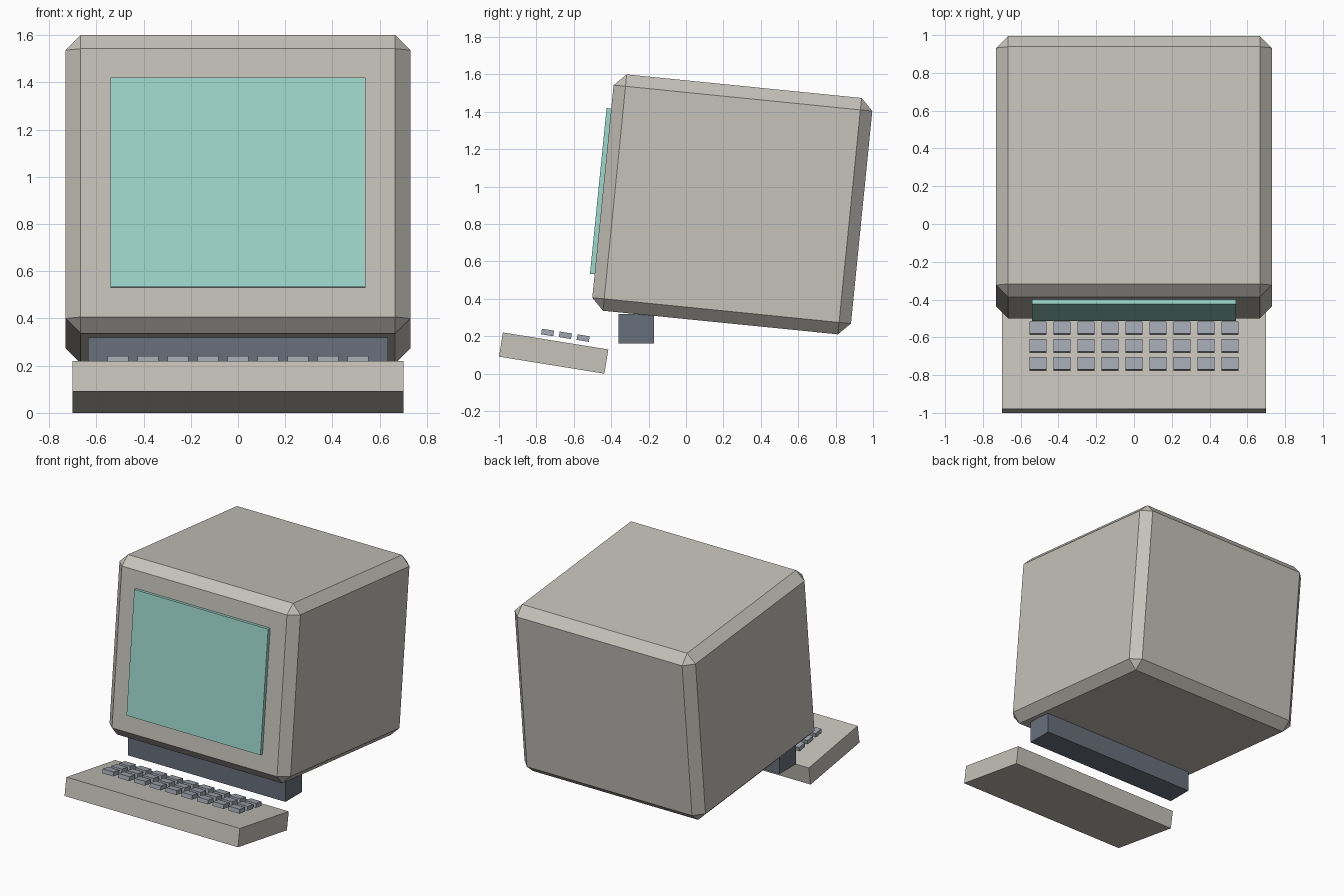
import bpy
from mathutils import Euler, Vector

if "Cube" in bpy.data.objects:
    bpy.data.objects.remove(bpy.data.objects["Cube"])


def material(name, rgb):
    m = bpy.data.materials.new(name)
    m.diffuse_color = (*rgb, 1)
    m.use_nodes = True
    m.node_tree.nodes["Principled BSDF"].inputs["Base Color"].default_value = m.diffuse_color
    return m


casing = material("casing", (0.56, 0.54, 0.49))
glass = material("screen_glass", (0.34, 0.68, 0.60))
dark = material("dark_plastic", (0.14, 0.16, 0.20))
key_grey = material("key_plastic", (0.36, 0.39, 0.44))


def box(name, centre, size, mat, tilt=0.0, chamfer=0.0):
    bpy.ops.mesh.primitive_cube_add(size=1, location=centre, rotation=(tilt, 0, 0))
    ob = bpy.context.object
    ob.name = name
    ob.scale = size
    bpy.ops.object.transform_apply(location=False, rotation=False, scale=True)
    ob.data.materials.append(mat)
    if chamfer:
        bev = ob.modifiers.new("chamfer", "BEVEL")
        bev.width, bev.segments = chamfer, 1
        bev.offset_type = 'OFFSET'
    return ob


# Monitor: chamfered housing leaning back, with a screen panel on its front
LEAN = -0.1
centre = Vector((0, 0.2475, 0.905))
box("monitor_housing", centre, (1.46, 1.39, 1.27), casing, LEAN, 0.064)
screen_at = centre + Euler((LEAN, 0, 0)).to_matrix() @ Vector((0, -0.70, 0))
box("screen", screen_at, (1.08, 0.04, 0.89), glass, LEAN)

# Stand under the front of the housing
box("stand", (0, -0.265, 0.24), (1.27, 0.19, 0.16), dark)

# Sloping keyboard with a 9 x 3 grid of keys floating just above it
SLOPE = -0.16
box("keyboard_base", (0, -0.7075, 0.11), (1.40, 0.571, 0.131), casing, SLOPE)
for row in range(3):
    for col in range(9):
        at = ((col - 4) * 0.127, -0.74 + row * 0.095, 0.22 - row * 0.015)
        box(f"key_{row}_{col}", at, (0.088, 0.066, 0.03), key_grey, SLOPE)
